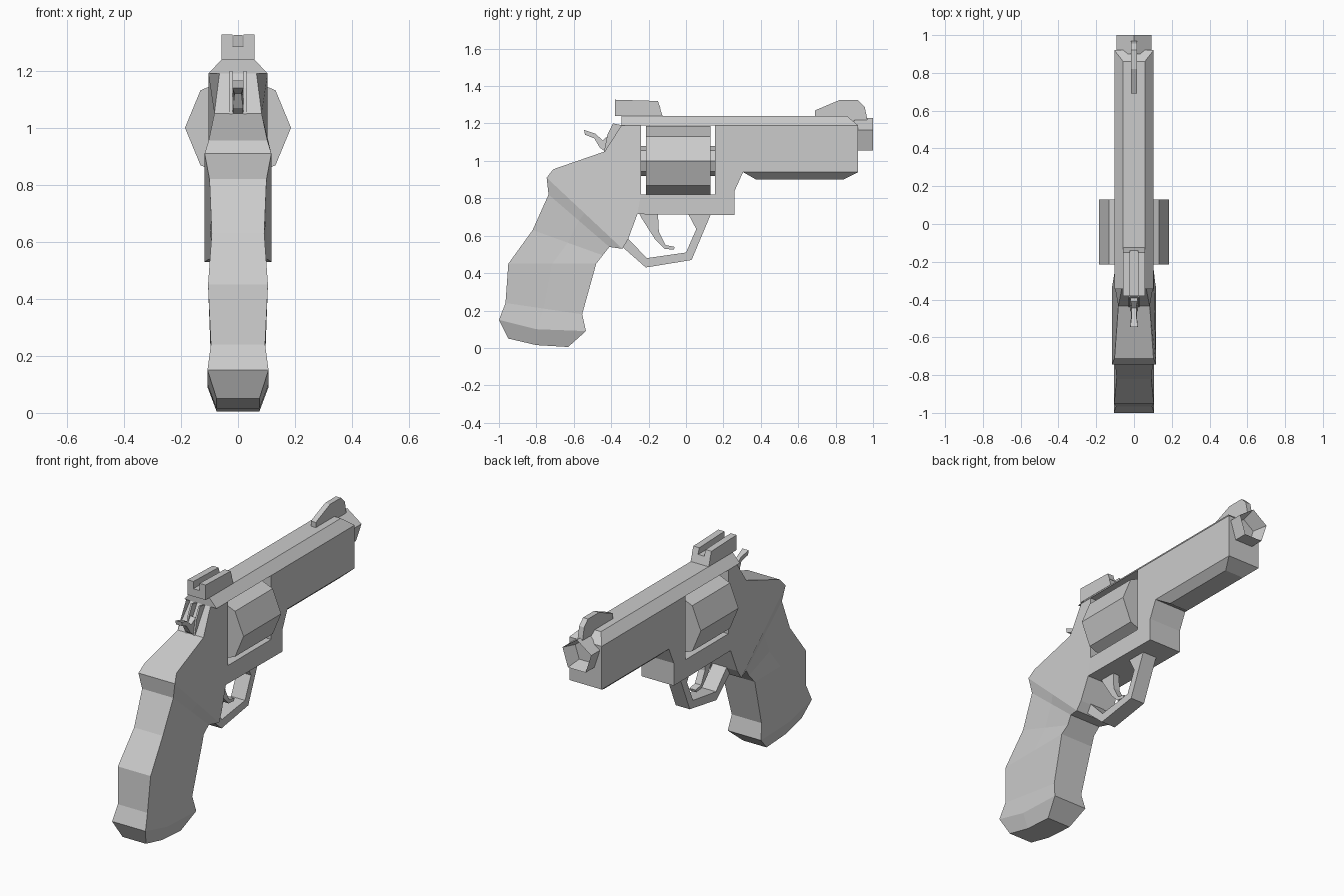
import bpy
import bmesh
import math
from mathutils import Matrix

default_cube = bpy.data.objects.get("Cube")
if default_cube:
    bpy.data.objects.remove(default_cube, do_unlink=True)

metal = bpy.data.materials.new("plain grey")
metal.use_nodes = True
grey = (0.6, 0.6, 0.6, 1.0)
metal.diffuse_color = grey
metal.node_tree.nodes["Principled BSDF"].inputs["Base Color"].default_value = grey


def finish(name, bm):
    """Turn a bmesh into a flat shaded object with outward normals."""
    bmesh.ops.recalc_face_normals(bm, faces=bm.faces)
    mesh = bpy.data.meshes.new(name)
    bm.to_mesh(mesh)
    bm.free()
    mesh.materials.append(metal)
    obj = bpy.data.objects.new(name, mesh)
    bpy.context.collection.objects.link(obj)
    return obj


def slab(name, outline, half=0.1, centre=0.0):
    """Side outline of (y, z) or (y, z, half width) points, mirrored across x."""
    bm = bmesh.new()
    sides = []
    for sign in (-1, 1):
        sides.append([bm.verts.new((centre + sign * (p[2] if len(p) > 2 else half), p[0], p[1]))
                      for p in outline])
    left, right = sides
    bm.faces.new(left)
    bm.faces.new(right[::-1])
    for i in range(len(outline)):
        j = (i + 1) % len(outline)
        bm.faces.new((left[i], left[j], right[j], right[i]))
    return finish(name, bm)


def loft(name, sections):
    """Skin a stack of rectangular sections: spine of (y, z) points, half width."""
    bm = bmesh.new()
    rings = []
    for spine, half in sections:
        ring = [bm.verts.new((-half, y, z)) for y, z in spine]
        ring += [bm.verts.new((half, y, z)) for y, z in reversed(spine)]
        rings.append(ring)
    for a, b in zip(rings, rings[1:]):
        for i in range(len(a)):
            j = (i + 1) % len(a)
            bm.faces.new((a[i], a[j], b[j], b[i]))
    bm.faces.new(rings[0])
    bm.faces.new(rings[-1])
    return finish(name, bm)


def drum(name, sides, radius, start, end, height):
    """Faceted cylinder along y with one corner pointing up."""
    bm = bmesh.new()
    bmesh.ops.create_cone(bm, cap_ends=True, segments=sides, radius1=radius,
                          radius2=radius, depth=end - start)
    top = max(bm.verts, key=lambda v: (round(v.co.y, 4), v.co.x))
    turn = math.pi / 2 - math.atan2(top.co.y, top.co.x)
    bm.transform(Matrix.Translation((0, (start + end) / 2, height))
                 @ Matrix.Rotation(math.pi / 2, 4, "X") @ Matrix.Rotation(turn, 4, "Z"))
    return finish(name, bm)


def line(back, front):
    """Three point spine between the back and front of the grip."""
    mid = tuple((a + b) / 2 for a, b in zip(back, front))
    return [back, mid, front]


# Grip, from the ridge down to the chamfered butt
loft("grip", [
    (line((-.745, .91), (-.34, .53)), .117),
    (line((-.735, .82), (-.41, .54)), .1),
    (line((-.82, .63), (-.445, .495)), .092),
    (line((-.95, .45), (-.48, .45)), .105),
    (line((-.965, .24), (-.555, .18)), .095),
    ([(-1, .15), (-.8, .1), (-.535, .09)], .107),
    ([(-.95, .05), (-.8, .015), (-.63, .005)], .075),
])

# Rear frame, tapering toward the hammer
slab("rear_frame", [
    (-.745, .91, .117), (-.71, .955, .103), (-.435, 1.05, .083), (-.345, 1.19, .065),
    (-.32, 1.19, .104), (-.24, 1.19, .104), (-.24, .82, .104), (-.26, .715, .104),
    (-.31, .58, .112), (-.34, .53, .117),
])

# Barrel housing joined to the bar under the cylinder
slab("barrel_housing", [
    (.155, 1.19), (.92, 1.19), (.92, .94), (.305, .94), (.26, .84), (.26, .71),
    (-.26, .715), (-.24, .82), (.155, .82),
], .104)
slab("barrel_underside", [
    (.305, .94, .104), (.92, .94, .104), (.84, .9, .06), (.375, .9, .06),
])

# Top strap with sloping sides
slab("top_strap", [
    (-.345, 1.19, .104), (.92, 1.19, .104), (.86, 1.24, .057), (-.345, 1.24, .057),
])

# Cylinder and its axle
drum("cylinder", 8, .186, -.215, .13, 1.0)
drum("cylinder_axle", 8, .08, -.25, .165, 1.0)

# Hollow five sided muzzle
muzzle = drum("muzzle", 5, .0965, .9, 1.0, 1.134)
bm = bmesh.new()
bm.from_mesh(muzzle.data)
front = max(bm.faces, key=lambda f: f.calc_center_median().y)
bmesh.ops.inset_region(bm, faces=[front], thickness=.027)
bmesh.ops.translate(bm, verts=front.verts, vec=(0, -.08, 0))
bm.to_mesh(muzzle.data)
bm.free()

# Front sight blade
slab("front_sight", [
    (.69, 1.23), (.69, 1.27), (.82, 1.325), (.92, 1.325), (.955, 1.29), (.97, 1.22), (.88, 1.21),
], .016)

# Rear sight: low base and two rails with a notch between
slab("rear_sight_base", [(-.38, 1.24), (-.38, 1.285), (-.14, 1.285), (-.125, 1.24)], .058)
for side, sign in (("left", 1), ("right", -1)):
    slab("rear_sight_rail_" + side,
         [(-.38, 1.28), (-.38, 1.327), (-.15, 1.32), (-.136, 1.28)], .019, sign * .039)
    # Cheek plate beside the hammer
    slab("hammer_cheek_" + side,
         [(-.44, 1.04), (-.42, 1.14), (-.39, 1.2), (-.34, 1.19), (-.36, 1.05)], .005, sign * .025)

# Hammer with a narrow thumb spur
slab("hammer", [
    (-.545, 1.165, .02), (-.485, 1.145, .012), (-.445, 1.11, .012), (-.41, 1.14, .018),
    (-.38, 1.1, .018), (-.42, 1.04, .018), (-.46, 1.07, .018), (-.49, 1.12, .012),
    (-.54, 1.14, .02),
])

# Trigger and guard
slab("trigger", [
    (-.25, .72), (-.15, .72), (-.145, .62), (-.11, .55), (-.06, .54), (-.065, .525),
    (-.115, .53), (-.165, .58), (-.235, .69),
], .02)
slab("trigger_guard", [
    (-.34, .54), (-.215, .43), (.03, .47), (.135, .72), (.01, .72), (.055, .635),
    (0, .51), (-.21, .48), (-.31, .585),
], .045)
